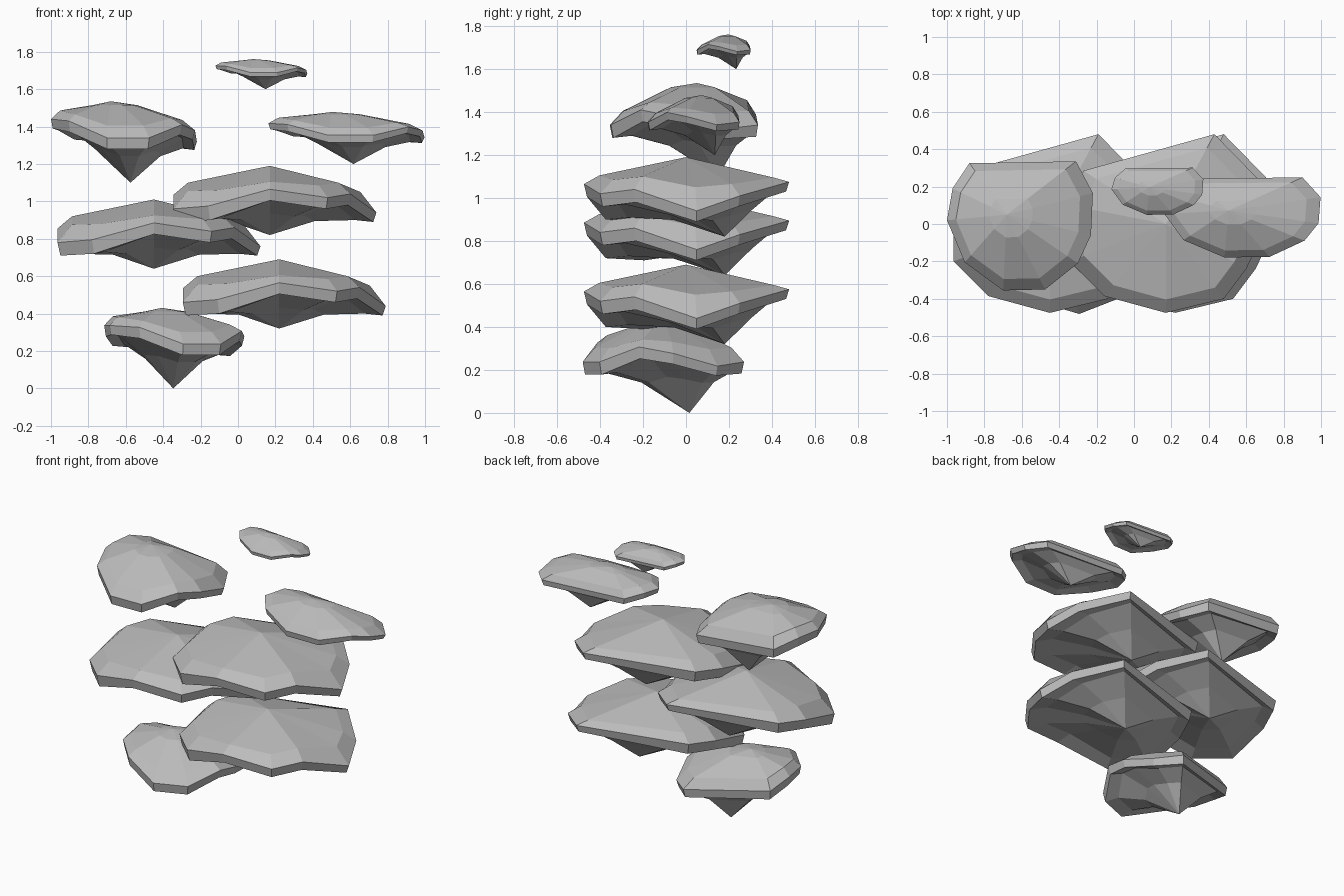
import bpy
import bmesh
from mathutils import Vector

start_cube = bpy.data.objects.get("Cube")
if start_cube:
    bpy.data.objects.remove(start_cube, do_unlink=True)

# One plain stone colour
stone = bpy.data.materials.new("stone grey")
stone.use_nodes = True
grey = (0.5, 0.5, 0.5, 1)
stone.diffuse_color = grey
stone.node_tree.nodes["Principled BSDF"].inputs["Base Color"].default_value = grey

# Rim corners: x, y, height of rim bottom, of rim top, of shoulder
WIDE_RIM = [
    (0, -.475, .185, .245, .285), (.31, -.4, .14, .2, .265), (.43, -.24, .16, .22, .28),
    (.57, .05, .07, .12, .23), (.485, .25, .14, .19, .245), (.26, .48, .21, .255, .275),
    (-.44, .285, .17, .24, .285), (-.515, .1, .15, .215, .28),
    (-.515, -.2, .07, .14, .235), (-.33, -.385, .08, .155, .24),
]
ROUND_RIM = [
    (-.09, -.345, .18, .24, .305), (.135, -.34, .18, .24, .305),
    (.31, -.2, .255, .31, .345), (.38, -.05, .23, .28, .335),
    (.39, .175, .175, .22, .3), (.3, .345, .185, .24, .305),
    (-.27, .335, .23, .29, .355), (-.36, .2, .28, .34, .39),
    (-.39, .03, .29, .34, .385), (-.295, -.195, .27, .33, .365),
]


def toward(center, x, y, amount, z):
    """Point at the given height, part of the way out from center to (x, y)."""
    cx, cy, _ = center
    return Vector((cx + (x - cx) * amount, cy + (y - cy) * amount, z))


def build_slab(name, rim, apex, tip, spike, crown_rings):
    """Stack of rings from the pointed underside to the crown."""
    spike_amount, spike_height = spike
    rings = [
        # Foot of the hanging spike, flat lip, rim bottom, rim top, shoulder
        [toward(tip, x, y, spike_amount, low * .35 + spike_height)
         for x, y, low, high, shoulder in rim],
        [toward(tip, x, y, .8, low + .01) for x, y, low, high, shoulder in rim],
        [toward(apex, x, y, .97, low) for x, y, low, high, shoulder in rim],
        [Vector((x, y, high)) for x, y, low, high, shoulder in rim],
        [toward(apex, x, y, .85, shoulder) for x, y, low, high, shoulder in rim],
    ]
    for amount, height in crown_rings:
        rings.append([toward(apex, corner[0], corner[1], amount, height) for corner in rim])

    bm = bmesh.new()
    loops = [[bm.verts.new(point) for point in ring] for ring in rings]
    count = len(rim)
    # Bands between neighbouring rings
    for lower, upper in zip(loops, loops[1:]):
        for i in range(count):
            j = (i + 1) % count
            bm.faces.new((lower[i], lower[j], upper[j], upper[i]))
    # Fans closing the underside and the crown
    bottom, top = bm.verts.new(tip), bm.verts.new(apex)
    for i in range(count):
        j = (i + 1) % count
        bm.faces.new((bottom, loops[0][j], loops[0][i]))
        bm.faces.new((top, loops[-1][i], loops[-1][j]))
    bmesh.ops.recalc_face_normals(bm, faces=bm.faces)
    mesh = bpy.data.meshes.new(name)
    bm.to_mesh(mesh)
    bm.free()
    mesh.materials.append(stone)
    return mesh


def place(name, mesh, location, scale=(1, 1, 1), turn=0):
    slab = bpy.data.objects.new(name, mesh)
    bpy.context.scene.collection.objects.link(slab)
    slab.location = location
    slab.rotation_euler.z = turn
    slab.scale = scale


wide_mesh = build_slab("wide_slab", WIDE_RIM, (0, 0, .37), (0, .18, 0), (.42, .05), [])
round_mesh = build_slab("round_slab", ROUND_RIM, (-.07, .06, .435), (.035, .16, 0),
                        (.45, .08), [(.3, .415)])

# Three broad floating slabs
place("lower_wide_slab", wide_mesh, (.22, 0, .32))
place("middle_wide_slab", wide_mesh, (-.45, 0, .64))
place("upper_wide_slab", wide_mesh, (.17, 0, .82))

# Four rounder floating slabs
place("bottom_round_slab", round_mesh, (-.325, -.14, 0), (.96, .96, .99), .35)
place("left_round_slab", round_mesh, (-.61, -.01, 1.1))
place("right_round_slab", round_mesh, (.58, .035, 1.2), (1.07, .62, .64))
place("top_round_slab", round_mesh, (.125, .175, 1.6), (.63, .365, .37))
